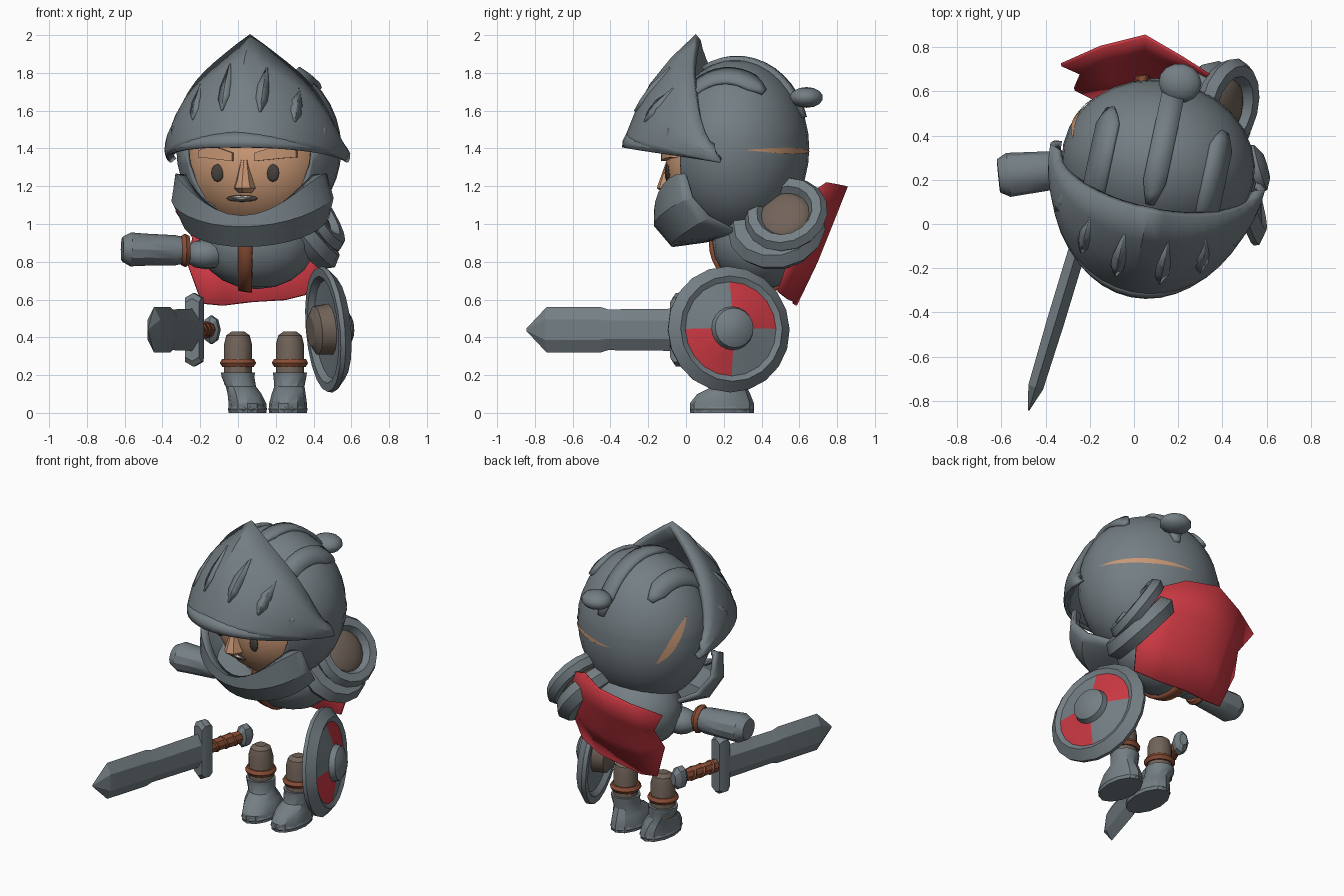
import bpy, bmesh, math
from mathutils import Matrix, Vector

if "Cube" in bpy.data.objects:
    bpy.data.objects.remove(bpy.data.objects["Cube"])
sin, cos, pi = math.sin, math.cos, math.pi

def material(name, rgb):
    m = bpy.data.materials.new(name)
    m.diffuse_color = (*rgb, 1)
    m.use_nodes = True
    m.node_tree.nodes["Principled BSDF"].inputs["Base Color"].default_value = m.diffuse_color
    return m
steel = material("steel grey", (.175, .21, .23))
skin = material("skin", (.58, .31, .175))
red = material("cloth red", (.60, .04, .055))
leather = material("leather brown", (.25, .075, .035))
taupe = material("taupe trousers", (.165, .125, .10))
dark = material("dark brown", (.06, .05, .042))
white = material("teeth white", (.6, .58, .52))

# head frame: turned slightly towards -x
HEAD = (Matrix.Translation((.11, .27, 0)) @ Matrix.Rotation(math.radians(-12), 4, 'Z')
        @ Matrix.Translation((0, -.27, 0)))
I = Matrix()

def finish(bm, name, mat, M=I, solid=0, angle=30):
    bmesh.ops.recalc_face_normals(bm, faces=bm.faces)
    me = bpy.data.meshes.new(name)
    bm.to_mesh(me)
    bm.free()
    me.transform(M)
    me.materials.append(mat)
    ob = bpy.data.objects.new(name, me)
    bpy.context.collection.objects.link(ob)
    if solid:
        s = ob.modifiers.new("thickness", 'SOLIDIFY')
        s.thickness, s.offset = solid, 0
    bpy.ops.object.select_all(action='DESELECT')
    ob.select_set(True)
    bpy.context.view_layer.objects.active = ob
    bpy.ops.object.shade_smooth_by_angle(angle=math.radians(angle))
    return ob

def loft(name, rows, mat, M=I, closed=False, solid=0, angle=30):
    """Skin rows of points; closed rows get end caps."""
    bm = bmesh.new()
    vs = [[bm.verts.new(p) for p in r] for r in rows]
    n = len(rows[0])
    for a, b in zip(vs, vs[1:]):
        for i in range(n if closed else n - 1):
            j = (i + 1) % n
            bm.faces.new((a[i], a[j], b[j], b[i]))
    if closed:
        bm.faces.new(vs[0])
        bm.faces.new(vs[-1])
    return finish(bm, name, mat, M, solid, angle)

def tube(name, rings, mat, M=I, n=12, angle=30):
    """Stack of ellipses (z, cx, cy, rx, ry)."""
    rows = [[(cx + rx * cos(2 * pi * i / n), cy + ry * sin(2 * pi * i / n), z) for i in range(n)]
            for z, cx, cy, rx, ry in rings]
    return loft(name, rows, mat, M, True, 0, angle)

def ball(name, c, r, mat, M=I, seg=20, rot=I):
    bm = bmesh.new()
    bmesh.ops.create_uvsphere(bm, u_segments=seg, v_segments=seg // 2, radius=1)
    return finish(bm, name, mat, M @ Matrix.Translation(c) @ rot @ Matrix.Diagonal((*r, 1)), 0, 40)

def aim(c, d):
    return Matrix.Translation(c) @ Vector(d).to_track_quat('Z', 'Y').to_matrix().to_4x4()

def torus(name, M, R, r, mat, n=18, m=6):
    bm = bmesh.new()
    vs = [[bm.verts.new(((R + r * cos(2 * pi * j / m)) * cos(2 * pi * i / n),
                         (R + r * cos(2 * pi * j / m)) * sin(2 * pi * i / n), r * sin(2 * pi * j / m)))
           for i in range(n)] for j in range(m)]
    for j in range(m):
        for i in range(n):
            a, b, k = vs[j], vs[(j + 1) % m], (i + 1) % n
            bm.faces.new((a[i], a[k], b[k], b[i]))
    return finish(bm, name, mat, M)

def strip(name, c, r, x0, w, b0, b1, k, mat, M=I, solid=0, n=12):
    """Band over an ellipsoid at constant x, tapering at both ends (angle b: 0 front, 90 top)."""
    rows = []
    for i in range(n + 1):
        f = i / n
        b = math.radians(b0 + (b1 - b0) * f)
        ww = w * min(1, .35 + 4 * min(f, 1 - f))
        row = []
        for x in (x0 - ww, x0, x0 + ww):
            s = k * math.sqrt(max(0, 1 - (x / r[0]) ** 2))
            row.append((c[0] + x * k, c[1] - r[1] * s * cos(b), c[2] + r[2] * s * sin(b)))
        rows.append(row)
    return loft(name, rows, mat, M, False, solid)

# ---- helmet shell with face opening
SC, SR = (0, .27, 1.40), (.43, .37, .46)
bm = bmesh.new()
bmesh.ops.create_uvsphere(bm, u_segments=28, v_segments=18, radius=1)
bmesh.ops.transform(bm, verts=bm.verts, matrix=Matrix.Translation(SC) @ Matrix.Diagonal((*SR, 1)))
for co, no in (((0, .04, 0), (0, 1, 0)), ((0, 0, 1.46), (0, 0, 1)), ((0, 0, 1.02), (0, 0, 1))):
    bmesh.ops.bisect_plane(bm, geom=bm.verts[:] + bm.edges[:] + bm.faces[:], plane_co=co, plane_no=no)
mids = [(f, f.calc_center_median()) for f in bm.faces]
bmesh.ops.delete(bm, geom=[f for f, m in mids if m.y < .04 and 1.02 < m.z < 1.46], context='FACES')
finish(bm, "helmet_shell", steel, HEAD, .02, 40)

# helmet ridges, knob and gaps
strip("helmet_crest", SC, SR, 0, .05, 62, 160, 1.025, steel, HEAD, .04)
for s in (-1, 1):
    strip("helmet_side_ridge", SC, SR, s * .25, .045, 42, 130, 1.03, steel, HEAD, .035)
ball("helmet_knob", (.02, .65, 1.67), (.1, .09, .055), steel, HEAD, 14)
ball("helmet_knob_stem", (.02, .58, 1.66), (.05, .09, .035), steel, HEAD, 10)

def gap(name, a0, e0, a1, e1, w):
    rows = []
    for i in range(11):
        f = i / 10
        row = []
        for s in (-1, 0, 1):
            a = math.radians(a0 + (a1 - a0) * f)
            e = math.radians(e0 + (e1 - e0) * f + s * w * sin(pi * (.02 + .96 * f)))
            row.append((1.032 * SR[0] * cos(e) * sin(a), SC[1] - 1.032 * SR[1] * cos(e) * cos(a),
                        SC[2] + 1.032 * SR[2] * sin(e)))
        rows.append(row)
    loft(name, rows, skin, HEAD)
gap("helmet_back_gap", 112, -1, 192, -2, 2)
gap("helmet_left_gap", -128, -10, -96, 24, 6)

# ---- visor, lofted from its lower rim to its pointed upper arch
def visor_pt(t, f, out=0):
    c, s = cos(t), sin(t)
    lo = Vector((.465 * c, .28 - .60 * s, 1.335 + .085 * s))
    up = Vector((.445 * c, .24 - .18 * s, 1.41 + .58 * (1 - .6 * abs(c) - .4 * abs(c) ** 6)))
    bulge = Vector((.25 * c, -.6 * s, .3 * s)) * (.09 * sin(pi * min(1, max(0, f))) + out)
    return lo.lerp(up, f) + bulge
loft("visor", [[visor_pt(pi * i / 22, f) for i in range(23)] for f in (0, .1, .3, .5, .75, 1)],
     steel, HEAD, False, .04, 25)
# rolled lower rim and raised diamond vents
loft("visor_rim", [[visor_pt(pi * i / 22, f, o) for i in range(23)]
                   for f, o in ((-.03, .005), (.02, .025), (.09, .015))], steel, HEAD, False, .02)
for t in (32, 54, 76, 100, 122, 146):
    t = math.radians(t)
    loft("visor_vent", [[visor_pt(t + d * w, f, .04 if d == 0 else .026) for d in (-1, 0, 1)]
                        for f, w in ((.3, .006), (.42, .06), (.55, .06), (.78, .006))],
         steel, HEAD, False, .012, 10)

# ---- chin guard, running back under the shell
def arc(a, y0, y1, z0, z1, p=1):
    return [(a * cos(pi * i / 16), y0 - y1 * sin(pi * i / 16), z0 - z1 * sin(pi * i / 16) ** p)
            for i in range(17)]
loft("chin_guard", [arc(.345, .05, .165, 1.25, .23, 2), arc(.40, .08, .235, 1.26, .225, 2.3),
                    arc(.425, .12, .275, 1.14, .15, 1.3), arc(.385, .20, .27, 1.04, .15),
                    arc(.27, .30, .24, .97, .06), arc(.1, .32, .1, .95, .01)], steel, HEAD, False, .025, 25)

# ---- face
FC, FR = (0, .25, 1.31), (.38, .355, .36)
ball("face", FC, FR, skin, HEAD, 24)
def fy(x, z):
    return FC[1] - FR[1] * math.sqrt(1 - (x / FR[0]) ** 2 - ((z - FC[2]) / FR[2]) ** 2)
for s in (-1, 1):
    ball("eye", (s * .15, fy(.15, 1.27), 1.27), (.035, .014, .047), dark, HEAD, 12)
    loft("brow", [[(s * x, fy(x, z + dz) - o, z + dz) for dz, o in
                   ((-h, -.02), (-h, .03), (h, .035), (h, -.02))]
                  for x, z, h in ((.06, 1.355, .022), (.13, 1.37, .03), (.22, 1.38, .03), (.265, 1.37, .018))],
         skin, HEAD, True)
tube("nose", [(1.34, 0, -.09, .02, .02), (1.23, 0, -.09, .045, .06), (1.19, 0, -.085, .058, .08),
              (1.165, 0, -.08, .035, .05)], skin, HEAD, 8)
ball("mouth", (-.02, fy(.02, 1.135) - .002, 1.135), (.085, .014, .018), dark, HEAD, 12)
ball("teeth", (-.02, fy(.02, 1.14) - .010, 1.14), (.055, .010, .009), white, HEAD, 8)

# ---- torso, straps, upper arm
TC, TR = (.1, .40, .90), (.31, .26, .245)
ball("torso", TC, TR, steel)
strip("chest_strap", TC, TR, -.06, .035, 40, -200, 1.02, leather, I, .03, 24)

# ---- sword-side arm reaching sideways
tube("forearm_glove", [(-.02, 0, 0, .065, .065), (.04, 0, 0, .085, .08), (.2, 0, 0, .095, .085),
                       (.28, 0, 0, .10, .09), (.325, 0, 0, .075, .065)], steel, aim((-.29, .25, .86), (-1, -.1, .02)), 12)
torus("arm_strap", aim((-.28, .25, .86), (1, .1, 0)), .065, .025, leather, 14)
ball("upper_arm", (-.17, .3, .84), (.12, .1, .08), steel, I, 12)

# ---- shield-side shoulder: armour rings around an open sleeve
n = (.8, -.2, .5)
torus("shoulder_ring", aim((.42, .53, 1.05), n), .175, .05, steel, 16)
torus("shoulder_lower_ring", aim((.35, .48, .97), (.75, -.1, .6)), .19, .07, steel, 14)
ball("sleeve", (.40, .52, 1.04), (.15, .15, .055), taupe, I, 16, aim((0, 0, 0), n))

# ---- cape, swept back with a torn edge
cape = [[(.36, .66, 1.16), (.22, .75, 1.22), (.05, .85, 1.2), (-.15, .8, 1.13), (-.33, .72, 1.07)],
        [(.42, .61, 1.0), (.25, .7, 1.02), (.05, .77, 1.0), (-.12, .72, .95), (-.24, .68, .93)],
        [(.44, .55, .82), (.28, .63, .82), (.08, .69, .8), (-.1, .65, .77), (-.27, .61, .8)],
        [(.41, .49, .64), (.25, .54, .6), (.08, .57, .59), (-.08, .58, .57), (-.19, .57, .58)]]
loft("cape", cape, red, I, False, .015, 50)

# ---- legs and boots
for x, toe in ((0, .05), (.275, -.01)):
    tube("shin", [(.15, x, .24, .075, .075), (.36, x, .24, .075, .075), (.41, x, .24, .062, .062),
                  (.43, x, .24, .035, .035)], taupe)
    torus("boot_strap", Matrix.Translation((x, .24, .265)), .072, .024, leather, 14)
    tube("boot", [(0, x + toe, .19, .10, .17), (.05, x + toe, .19, .10, .17), (.10, x + toe * .7, .2, .09, .14),
                  (.14, x + toe * .3, .23, .08, .09), (.19, x, .24, .087, .087), (.215, x, .24, .09, .09)], steel, I, 12)
    torus("boot_sole", Matrix.Translation((x + toe, .19, .02)) @ Matrix.Diagonal((.6, 1, 1, 1)), .155, .018, steel, 14)

# ---- round shield with two red quarters
SH = aim((.45, .22, .44), (.94, .27, .08))
prof = [(.001, .04), (.26, .03), (.285, 0), (.33, 0), (.335, .025), (.28, .075), (.25, .06),
        (.115, .095), (.105, .13), (.06, .155), (.001, .16)]
sh = loft("shield", [[(r * cos(pi * i / 10), r * sin(pi * i / 10), h) for i in range(20)] for r, h in prof],
          steel, SH, True)
sh.data.materials.append(red)
inv = SH.inverted()
for p in sh.data.polygons:
    c = inv @ p.center
    if .13 < math.hypot(c.x, c.y) < .24 and c.z > .05 and c.x * c.y > 0:
        p.material_index = 1
tube("shield_pad", [(-.07, 0, 0, .08, .08), (-.04, 0, 0, .13, .13), (.05, 0, 0, .14, .14)], taupe, SH, 14)

# ---- sword pointing forwards
SW = aim((-.23, -.03, .44), (-.29, -.957, 0))
def diamond(z, w, h):
    return [(w, h * .45, z), (0, h, z), (-w, h * .45, z), (-w, -h * .45, z), (0, -h, z), (w, -h * .45, z)]
loft("sword_blade", [diamond(0, .04, .112), diamond(.40, .04, .108), diamond(.44, .04, .12),
                     diamond(.74, .035, .12), diamond(.85, .003, .008)], steel, SW, True, 0, 10)
loft("sword_guard", [[(x * k, y * k, z) for x, y in ((.045, .17), (0, .195), (-.045, .17), (-.045, -.17),
                                                     (0, -.195), (.045, -.17))]
                     for z, k in ((-.035, .9), (-.01, 1), (.025, 1), (.045, .85))], steel, SW, True, 0, 20)
tube("sword_grip", [(-.28, 0, 0, .032, .04), (-.2, 0, 0, .038, .046), (-.1, 0, 0, .034, .042),
                    (-.03, 0, 0, .036, .044)], leather, SW, 8)
for z in (-.08, -.15, -.22):
    torus("grip_wrap", SW @ Matrix.Translation((0, 0, z)) @ Matrix.Rotation(.3, 4, 'X'), .037, .01, leather, 10, 5)
tube("sword_pommel", [(-.36, 0, 0, .025, .04), (-.33, 0, 0, .045, .075), (-.29, 0, 0, .045, .075),
                      (-.265, 0, 0, .025, .04)], steel, SW, 8)
